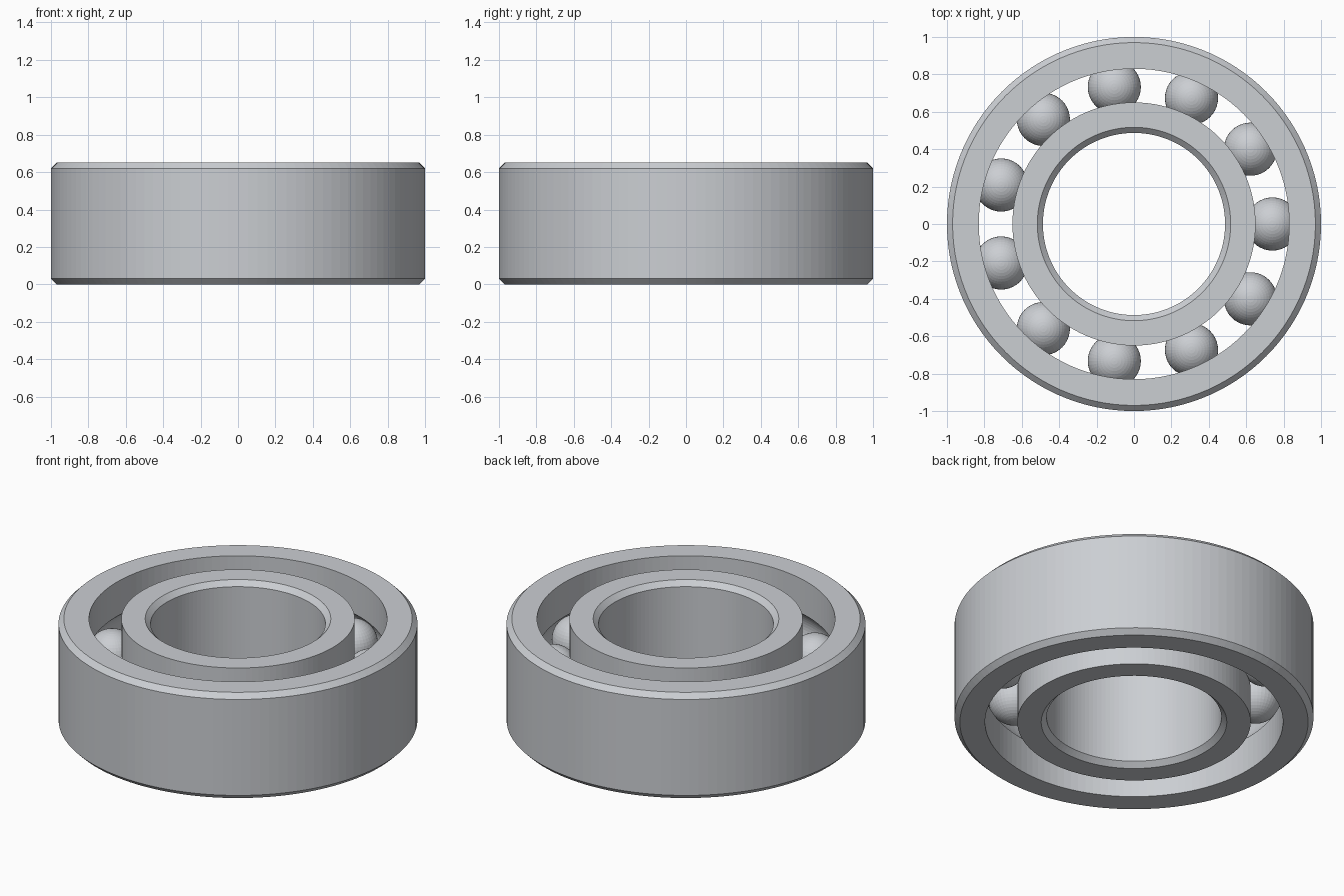
import bpy, bmesh
from math import sin, cos, pi, asin, tau
from mathutils import Matrix, Vector

cube = bpy.data.objects.get("Cube")
if cube:
    bpy.data.objects.remove(cube, do_unlink=True)

HEIGHT = 0.65
MID = HEIGHT / 2
CHAMFER = 0.03
PITCH = 0.74        # radius of the circle through the ball centres
BALL_R = 0.142
GROOVE_R = 0.145
BALLS = 11
SEGMENTS = 120

steel = bpy.data.materials.new("steel grey")
steel.use_nodes = True
colour = (0.6, 0.62, 0.65, 1)
steel.diffuse_color = colour
bsdf = next(n for n in steel.node_tree.nodes if n.type == 'BSDF_PRINCIPLED')
bsdf.inputs["Base Color"].default_value = colour


def finish(bm, name):
    mesh = bpy.data.meshes.new(name)
    bmesh.ops.recalc_face_normals(bm, faces=bm.faces)
    bm.to_mesh(mesh)
    bm.free()
    mesh.materials.append(steel)
    obj = bpy.data.objects.new(name, mesh)
    bpy.context.collection.objects.link(obj)
    return obj


def groove(radius, steps=14):
    """Arc of the ball track cut into a wall at this radius, bottom to top."""
    side = 1 if radius > PITCH else -1
    half = pi / 2 - asin(abs(radius - PITCH) / GROOVE_R)
    angles = [half * (2 * i / steps - 1) for i in range(steps + 1)]
    return [(PITCH + side * GROOVE_R * cos(a), MID + GROOVE_R * sin(a)) for a in angles]


def ring(name, wall, track):
    """Revolve a race: chamfered plain wall on one side, ball track on the other."""
    inset = CHAMFER if track > wall else -CHAMFER
    profile = [(track, 0), *groove(track), (track, HEIGHT),
               (wall + inset, HEIGHT), (wall, HEIGHT - CHAMFER),
               (wall, CHAMFER), (wall + inset, 0)]
    bm = bmesh.new()
    loops = [[bm.verts.new((r * cos(tau * s / SEGMENTS), r * sin(tau * s / SEGMENTS), z))
              for r, z in profile] for s in range(SEGMENTS)]
    n = len(profile)
    for s, a in enumerate(loops):
        b = loops[(s + 1) % SEGMENTS]
        for i in range(n):
            j = (i + 1) % n
            bm.faces.new((a[i], b[i], b[j], a[j]))
    return finish(bm, name)


# Outer and inner races
ring("outer_ring", 1.0, 0.83)
ring("inner_ring", 0.487, 0.65)

# Balls spaced evenly between the races
for k in range(BALLS):
    a = tau * k / BALLS
    centre = Vector((PITCH * cos(a), PITCH * sin(a), MID))
    bm = bmesh.new()
    bmesh.ops.create_uvsphere(bm, u_segments=40, v_segments=24, radius=BALL_R,
                              matrix=Matrix.Translation(centre))
    finish(bm, f"ball_{k + 1}")
